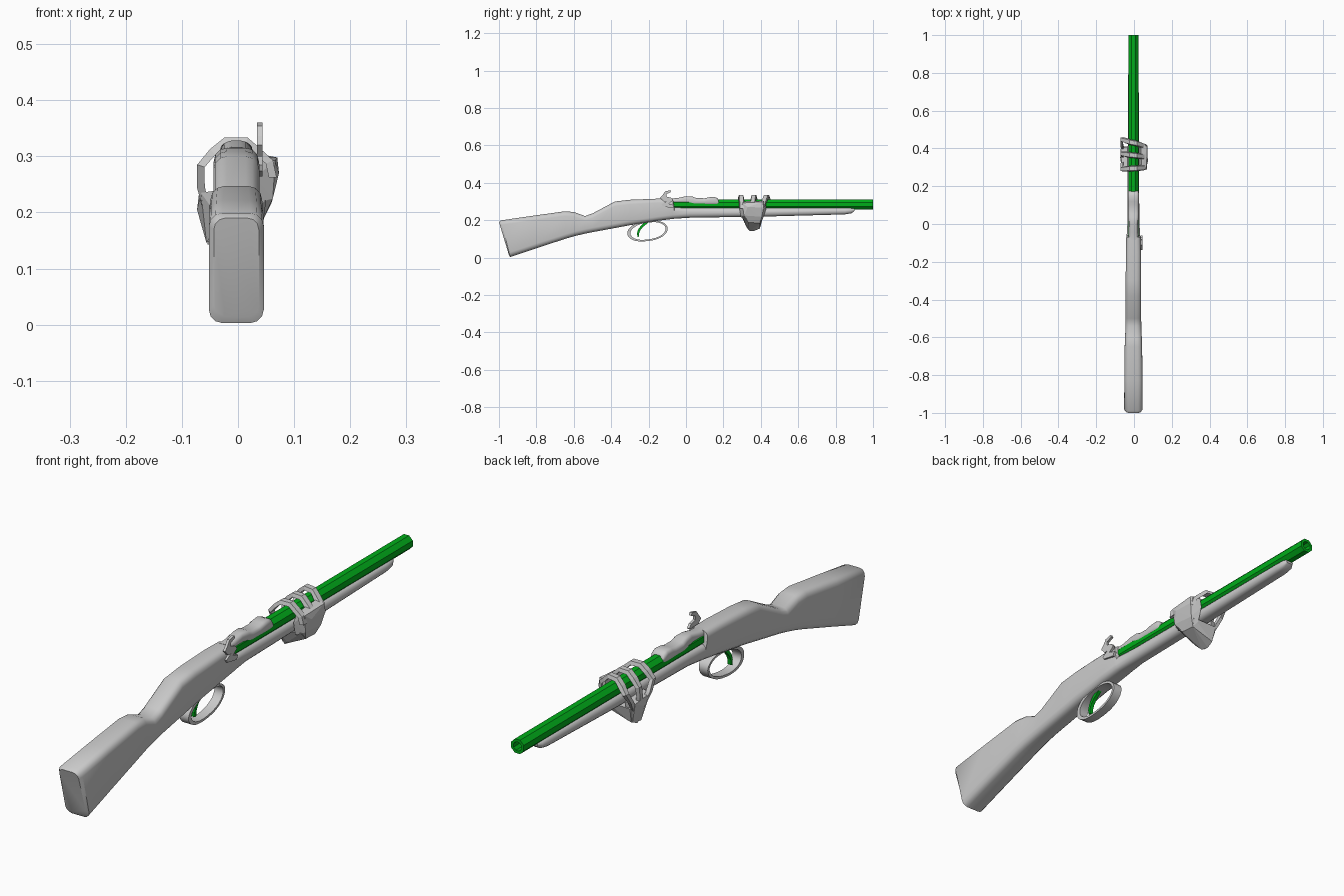
import bpy, bmesh, math
from mathutils import Vector

CX = -0.003  # long axis of the gun in x

green = bpy.data.materials.new("green")
green.diffuse_color = (0.0, 0.42, 0.01, 1)


def finish(bm, name, smooth=None, mat=None):
    bmesh.ops.recalc_face_normals(bm, faces=bm.faces)
    me = bpy.data.meshes.new(name)
    bm.to_mesh(me)
    bm.free()
    ob = bpy.data.objects.new(name, me)
    bpy.context.collection.objects.link(ob)
    if mat:
        me.materials.append(mat)
    if smooth:
        bpy.ops.object.select_all(action='DESELECT')
        ob.select_set(True)
        bpy.context.view_layer.objects.active = ob
        bpy.ops.object.shade_smooth_by_angle(angle=math.radians(smooth))
    return ob


def loft(name, rings, closed=False, smooth=None, mat=None):
    """Skin a list of equal-sized rings; closed joins the last to the first."""
    bm = bmesh.new()
    vr = [[bm.verts.new(p) for p in r] for r in rings]
    n = len(vr[0])
    pairs = list(zip(vr, vr[1:])) + ([(vr[-1], vr[0])] if closed else [])
    for a, b in pairs:
        for i in range(n):
            j = (i + 1) % n
            bm.faces.new((a[i], a[j], b[j], b[i]))
    if not closed:
        bm.faces.new(vr[0])
        bm.faces.new(vr[-1])
    return finish(bm, name, smooth, mat)


def section(yt, yb, zt, zb, hw, r, seg=4):
    """Rounded rectangle across the gun, leaning from yb (bottom) to yt (top)."""
    r = min(r, hw * 0.85, (zt - zb) * 0.45)
    pts = []
    for k, (sx, sz) in enumerate([(1, 1), (-1, 1), (-1, -1), (1, -1)]):
        for s in range(seg):
            a = math.pi / 2 * (k + s / (seg - 1))
            x = sx * (hw - r) + r * math.cos(a)
            z = (zt - r if sz > 0 else zb + r) + r * math.sin(a)
            t = (z - zb) / (zt - zb)
            pts.append((CX + x, yb + (yt - yb) * t, z))
    return pts


def hull(name, pts):
    bm = bmesh.new()
    vs = [bm.verts.new(p) for p in pts]
    res = bmesh.ops.convex_hull(bm, input=vs)
    junk = {g for g in res["geom_interior"] + res["geom_unused"] if isinstance(g, bmesh.types.BMVert)}
    bmesh.ops.delete(bm, geom=list(junk), context='VERTS')
    return finish(bm, name)


def prism(name, outline, x0, x1, mat=None, smooth=None):
    """Extrude a (y, z) outline across x."""
    return loft(name, [[(x, y, z) for y, z in outline] for x in (x0, x1)], mat=mat, smooth=smooth)


# one-piece wooden stock: butt, wrist, receiver and forend
stock = [
    (-1.000, -0.947, 0.190, 0.014, 0.040, 0.020),
    (-0.988, -0.940, 0.199, 0.003, 0.049, 0.024),
    (-0.830, -0.800, 0.222, 0.050, 0.048, 0.024),
    (-0.650, -0.640, 0.247, 0.102, 0.046, 0.024),
    (-0.600, -0.595, 0.244, 0.115, 0.044, 0.024),
    (-0.540, -0.540, 0.222, 0.128, 0.042, 0.024),
    (-0.500, -0.500, 0.236, 0.136, 0.041, 0.024),
    (-0.380, -0.380, 0.300, 0.158, 0.041, 0.024),
    (-0.300, -0.300, 0.309, 0.173, 0.041, 0.024),
    (-0.150, -0.150, 0.315, 0.197, 0.040, 0.022),
    (-0.070, -0.070, 0.315, 0.207, 0.038, 0.022),
    (-0.062, -0.062, 0.268, 0.208, 0.036, 0.020),
    (0.020, 0.020, 0.268, 0.213, 0.031, 0.022),
    (0.450, 0.450, 0.266, 0.220, 0.030, 0.022),
    (0.850, 0.850, 0.266, 0.231, 0.027, 0.020),
    (0.885, 0.885, 0.265, 0.237, 0.024, 0.018),
    (0.902, 0.902, 0.262, 0.250, 0.015, 0.010),
]
loft("stock", [section(*s) for s in stock], smooth=40)


# octagonal barrel with an open bore
def octagon(y, apothem):
    r = apothem / math.cos(math.pi / 8)
    return [(CX + r * math.cos(math.pi / 8 + i * math.pi / 4), y,
             0.284 + r * math.sin(math.pi / 8 + i * math.pi / 4)) for i in range(8)]


loft("barrel", [octagon(-0.066, 0.026), octagon(1.0, 0.026),
                octagon(1.0, 0.016), octagon(0.8, 0.016)], mat=green)

# breech block lying over the rear of the barrel
block = [(-0.085, 0.316, 0.024), (-0.045, 0.318, 0.023), (0.000, 0.328, 0.023),
         (0.035, 0.326, 0.027), (0.055, 0.318, 0.028), (0.100, 0.317, 0.028),
         (0.120, 0.322, 0.029), (0.150, 0.325, 0.029), (0.168, 0.318, 0.028), (0.175, 0.306, 0.026)]
loft("breech_block", [section(y, y, zt, 0.281, hw, 0.014) for y, zt, hw in block], smooth=40)

# hammer with curled spur on the right side
prism("hammer", [(-0.125, 0.274), (-0.070, 0.264), (-0.062, 0.280), (-0.092, 0.288),
                 (-0.068, 0.306), (-0.080, 0.320), (-0.105, 0.326), (-0.104, 0.340),
                 (-0.080, 0.350), (-0.084, 0.360), (-0.112, 0.354), (-0.124, 0.336),
                 (-0.138, 0.320), (-0.120, 0.300), (-0.104, 0.300), (-0.130, 0.285)], 0.034, 0.044)

# trigger guard: a wide ribbon bent into an oval
rings = []
for i in range(32):
    a = 2 * math.pi * i / 32
    c, s = math.cos(a), math.sin(a)
    cy = math.copysign(abs(c) ** 0.85, c)
    tilt = 0.12 * 0.1 * cy
    hw = 0.018 + 0.006 * max(s, 0)
    inner = (-0.203 + 0.094 * cy, 0.142 + 0.045 * s + tilt)
    outer = (-0.206 + 0.108 * cy, 0.142 + 0.054 * s + tilt)
    rings.append([(CX - hw, *inner), (CX + hw, *inner), (CX + hw, *outer), (CX - hw, *outer)])
loft("trigger_guard", rings, closed=True, smooth=40)

# curved trigger
prism("trigger", [(-0.215, 0.192), (-0.240, 0.172), (-0.256, 0.150), (-0.262, 0.130), (-0.259, 0.110),
                  (-0.252, 0.112), (-0.250, 0.132), (-0.243, 0.148), (-0.230, 0.164), (-0.200, 0.188)],
      CX - 0.007, CX + 0.007, mat=green)

# clasp: faceted plate on the right side
hull("clasp_right_plate", [
    (0.040, 0.290, 0.300), (0.036, 0.425, 0.305), (0.066, 0.300, 0.292), (0.070, 0.410, 0.298),
    (0.073, 0.330, 0.270), (0.072, 0.415, 0.268), (0.030, 0.285, 0.262), (0.030, 0.428, 0.260),
    (0.062, 0.310, 0.225), (0.060, 0.405, 0.218), (0.030, 0.295, 0.215), (0.030, 0.410, 0.205),
    (0.046, 0.335, 0.190), (0.044, 0.395, 0.185)])

# clasp: underside, sloping down to the left
hull("clasp_under_plate", [
    (0.050, 0.300, 0.222), (0.050, 0.408, 0.215), (0.046, 0.335, 0.188), (0.044, 0.395, 0.184),
    (-0.050, 0.300, 0.215), (-0.055, 0.410, 0.212), (-0.025, 0.325, 0.160), (-0.025, 0.395, 0.165),
    (-0.046, 0.340, 0.142), (-0.054, 0.365, 0.143), (-0.050, 0.395, 0.155)])

# clasp: tapered plate on the left side
hull("clasp_left_plate", [
    (-0.034, 0.300, 0.240), (-0.034, 0.410, 0.235), (-0.066, 0.305, 0.235), (-0.070, 0.400, 0.230),
    (-0.073, 0.350, 0.205), (-0.034, 0.310, 0.190), (-0.034, 0.400, 0.190),
    (-0.056, 0.345, 0.145), (-0.052, 0.390, 0.155)])

# clasp: three slanted fingers curling over the barrel
path = [(0.062, 0.262), (0.056, 0.290), (0.036, 0.308), (0.015, 0.327), (-0.022, 0.327),
        (-0.045, 0.308), (-0.066, 0.283), (-0.066, 0.245), (-0.056, 0.205)]
centre = Vector((CX, 0.262))
for k, (y_right, y_left, y_low) in enumerate([(0.300, 0.290, 0.330), (0.352, 0.372, 0.360), (0.405, 0.448, 0.390)]):
    rings = []
    for i, (x, z) in enumerate(path):
        t = min(i / 6, 1)
        y = y_right + (y_left - y_right) * t
        if i > 6:
            y += (y_low - y) * (i - 6) / 2
        w = 0.015 if i < 6 else 0.012
        p = Vector((x, z))
        d = (p - centre).normalized() * 0.007
        a, b = p - d, p + d
        rings.append([(a.x, y - w, a.y), (a.x, y + w, a.y), (b.x, y + w * 0.7, b.y), (b.x, y - w * 0.7, b.y)])
    loft(f"clasp_finger_{k + 1}", rings)
